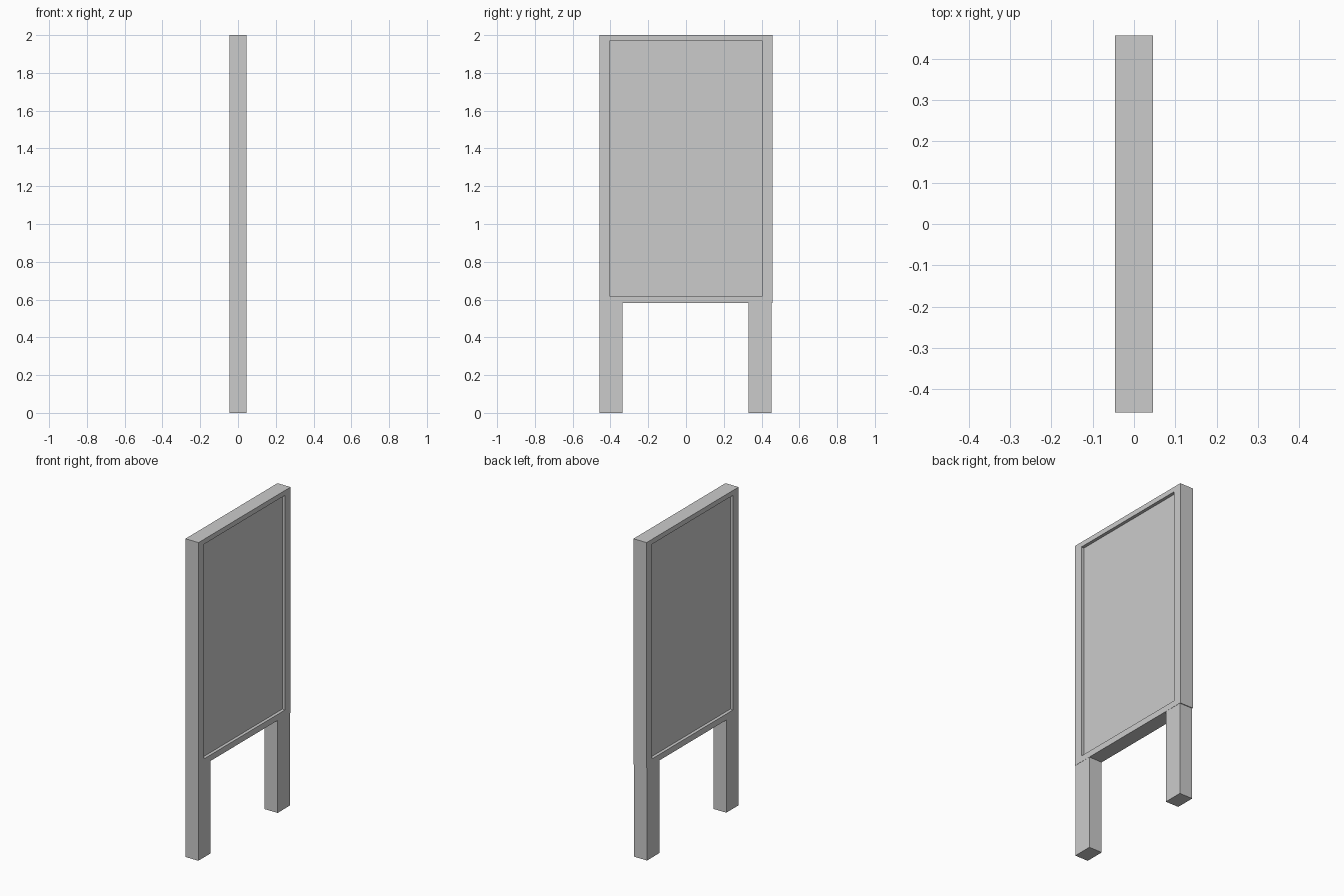
import bpy, bmesh

if "Cube" in bpy.data.objects:
    bpy.data.objects.remove(bpy.data.objects["Cube"])

HALF_X, HALF_Y = 0.0455, 0.457      # overall half depth and half width
BOTTOM, TOP = 0.582, 2.0            # frame height range


def finish(name, bm):
    bmesh.ops.recalc_face_normals(bm, faces=bm.faces)
    mesh = bpy.data.meshes.new(name)
    bm.to_mesh(mesh)
    bm.free()
    obj = bpy.data.objects.new(name, mesh)
    bpy.context.collection.objects.link(obj)
    return obj


def box(name, x, y, z):
    bm = bmesh.new()
    bmesh.ops.create_cube(bm, size=1)
    for v in bm.verts:
        for i, (lo, hi) in enumerate((x, y, z)):
            v.co[i] = hi if v.co[i] > 0 else lo
    return finish(name, bm)


def rect(bm, x, y, z):
    corners = ((y[0], z[0]), (y[1], z[0]), (y[1], z[1]), (y[0], z[1]))
    return [bm.verts.new((x, a, b)) for a, b in corners]


# Display board: outer border, inner lip and recessed panel on both faces
open_y, open_z, panel_x = (-0.404, 0.404), (0.62, 1.969), 0.026
bm = bmesh.new()
rings = []
for side in (-1, 1):
    outer = rect(bm, side * HALF_X, (-HALF_Y, HALF_Y), (BOTTOM, TOP))
    lip = rect(bm, side * HALF_X, open_y, open_z)
    panel = rect(bm, side * panel_x, open_y, open_z)
    bm.faces.new(panel)
    rings.append((outer, lip, panel))
(outer_a, lip_a, panel_a), (outer_b, lip_b, panel_b) = rings
for a, b in ((panel_a, lip_a), (lip_a, outer_a), (outer_a, outer_b),
             (outer_b, lip_b), (lip_b, panel_b)):
    for i in range(4):
        j = (i + 1) % 4
        bm.faces.new((a[i], a[j], b[j], b[i]))
finish("display_board", bm)

# Legs: square posts continuing the frame sides down to the ground
for name, y in (("front_leg", (-HALF_Y, -0.335)), ("back_leg", (0.33, 0.452))):
    box(name, (-HALF_X, HALF_X - 0.001), y, (0, BOTTOM))
